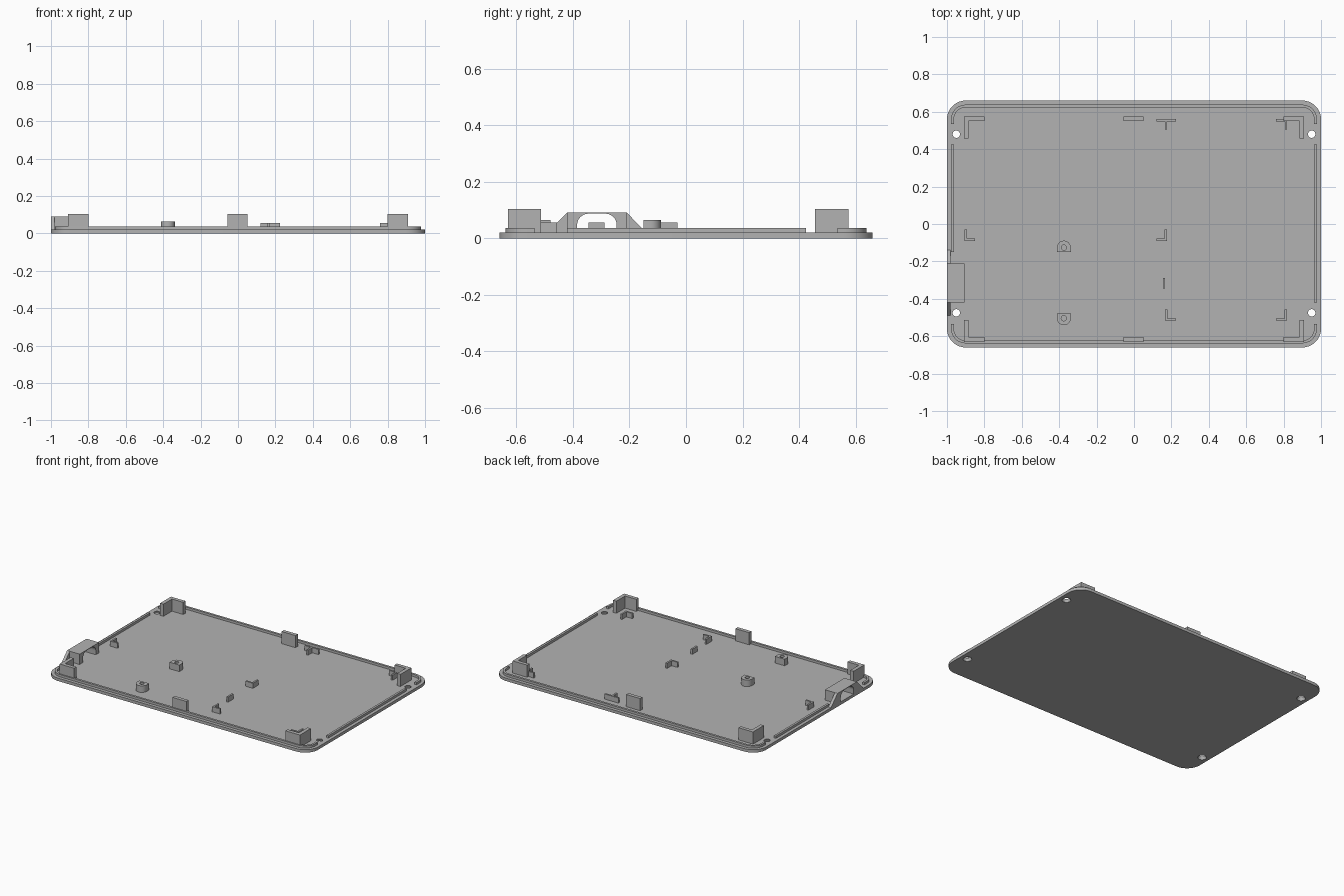
import bpy, bmesh, math
from mathutils import Vector

if "Cube" in bpy.data.objects:
    bpy.data.objects.remove(bpy.data.objects["Cube"], do_unlink=True)

grey = bpy.data.materials.new("plain grey")
grey.use_nodes = True
colour = (0.45, 0.45, 0.45, 1)
grey.diffuse_color = colour
grey.node_tree.nodes["Principled BSDF"].inputs["Base Color"].default_value = colour

FLOOR = 0.02


def arc(cx, cy, r, start, end, n=10):
    return [(cx + r * math.cos(math.radians(start + (end - start) * i / n)),
             cy + r * math.sin(math.radians(start + (end - start) * i / n)))
            for i in range(n + 1)]


def finish(bm, name):
    bmesh.ops.recalc_face_normals(bm, faces=bm.faces)
    mesh = bpy.data.meshes.new(name)
    bm.to_mesh(mesh)
    bm.free()
    mesh.materials.append(grey)
    ob = bpy.data.objects.new(name, mesh)
    bpy.context.collection.objects.link(ob)
    return ob


def prism(name, outline, low, high, axis="z"):
    """Extrude an outline along z, or a (y, z) outline along x."""
    bm = bmesh.new()
    place = (lambda a, b: (a, b, low)) if axis == "z" else (lambda a, b: (low, a, b))
    face = bm.faces.new([bm.verts.new(place(a, b)) for a, b in outline])
    move = Vector((0, 0, high - low)) if axis == "z" else Vector((high - low, 0, 0))
    result = bmesh.ops.extrude_face_region(bm, geom=[face], use_keep_orig=True)
    moved = [g for g in result["geom"] if isinstance(g, bmesh.types.BMVert)]
    bmesh.ops.translate(bm, verts=moved, vec=move)
    return finish(bm, name)


def box(name, x0, x1, y0, y1, top, low=FLOOR):
    return prism(name, [(x0, y0), (x1, y0), (x1, y1), (x0, y1)], low, top)


def drill(ob, x, y, low, high, r_low, r_high):
    """Cut a round, optionally tapered hole."""
    bm = bmesh.new()
    bmesh.ops.create_cone(bm, cap_ends=True, segments=24, radius1=r_low,
                          radius2=r_high, depth=high - low)
    bmesh.ops.translate(bm, verts=bm.verts, vec=(x, y, (low + high) / 2))
    cutter = finish(bm, "hole_cutter")
    cutter.hide_render = True
    mod = ob.modifiers.new("hole", "BOOLEAN")
    mod.operation, mod.solver, mod.object = "DIFFERENCE", "EXACT", cutter
    bpy.context.view_layer.update()
    evaluated = ob.evaluated_get(bpy.context.evaluated_depsgraph_get())
    mesh = bpy.data.meshes.new_from_object(evaluated)
    ob.modifiers.clear()
    ob.data = mesh
    bpy.data.objects.remove(cutter, do_unlink=True)


def smooth(ob):
    bpy.ops.object.select_all(action="DESELECT")
    ob.select_set(True)
    bpy.context.view_layer.objects.active = ob
    bpy.ops.object.shade_smooth_by_angle(angle=math.radians(30))


# Base plate with rounded corners and four countersunk screw holes
CX, CY = 0.9, 0.56
plate = prism("base_plate",
              arc(CX, CY, 0.1, 0, 90) + arc(-CX, CY, 0.1, 90, 180)
              + arc(-CX, -CY, 0.1, 180, 270) + arc(CX, -CY, 0.1, 270, 360), 0, FLOOR)
for sx in (-1, 1):
    for y in (0.48, -0.475):
        drill(plate, sx * 0.95, y, -0.002, FLOOR + 0.002, 0.028, 0.019)
smooth(plate)

# Raised locating lip: a U at each end and a straight run on each side
LIP = 0.036
OUT, INN = 0.078, 0.063
for sy, label in ((1, "back"), (-1, "front")):
    outer = arc(CX, CY, OUT, 0, 90) + arc(-CX, CY, OUT, 90, 180)
    inner = arc(CX, CY, INN, 0, 90) + arc(-CX, CY, INN, 90, 180)
    outline = ([(CX + OUT, 0.535)] + outer + [(-CX - OUT, 0.535), (-CX - INN, 0.535)]
               + inner[::-1] + [(CX + INN, 0.535)])
    smooth(prism(label + "_lip", [(x, sy * y) for x, y in outline], FLOOR, LIP))
box("left_lip", CX + INN, CX + OUT, -0.42, 0.425, LIP)
box("right_lip", -CX - OUT, -CX - INN, -0.15, 0.425, LIP)

# Tall corner brackets and centre tabs
TALL, T = 0.103, 0.025
for y0, y1, label in ((0.55, 0.575, "back"), (-0.63, -0.605, "front")):
    box(label + "_centre_tab", -0.055, 0.05, y0, y1, TALL)
    for s, side in ((1, "left"), (-1, "right")):
        a, b, c = s * 0.91, s * 0.8, s * (0.91 - T)
        if y0 > 0:
            shape = [(a, y1), (b, y1), (b, y0), (c, y0), (c, 0.457), (a, 0.457)]
        else:
            shape = [(a, y0), (b, y0), (b, y1), (c, y1), (c, -0.512), (a, -0.512)]
        prism(f"{label}_{side}_corner_bracket", shape, FLOOR, TALL)


# Low board locators: each has an upright rib and a cross rib
LOW, W = 0.055, 0.012
locators = (
    ("back_middle", 0.165, 0.505, 0.56, 0.12, 0.225, 0.549),
    ("back_left", 0.806, 0.505, 0.56, 0.76, 0.818, 0.549),
    ("right", -0.906, -0.09, -0.03, -0.906, -0.85, -0.09),
    ("middle", 0.164, -0.09, -0.03, 0.12, 0.176, -0.09),
    ("front_middle", 0.166, -0.516, -0.457, 0.166, 0.225, -0.516),
    ("front_left", 0.805, -0.516, -0.457, 0.76, 0.817, -0.516),
)
for label, x, y0, y1, x0, x1, y in locators:
    box(label + "_locator_upright", x, x + W, y0, y1, LOW)
    box(label + "_locator_cross", x0, x1, y, y + W, LOW)
box("locator_bar", 0.154, 0.166, -0.345, -0.288, LOW)

# D-shaped screw posts with blind holes
for label, y, s in (("rear", -0.126, 1), ("front", -0.504, -1)):
    x, r = -0.375, 0.037
    outline = [(x + r, -0.025)] + arc(x, 0, r, 0, 180, 16) + [(x - r, -0.025)]
    post = prism(label + "_screw_post", [(a, y + s * b) for a, b in outline], FLOOR, 0.065)
    drill(post, x, y, FLOOR - 0.01, 0.075, 0.014, 0.014)
    smooth(post)

# Socket housing with an arched tunnel, and sloped wings on the outer edge
PORT = 0.091
tunnel = ([(-0.245, FLOOR)] + arc(-0.285, 0.047, 0.04, 0, 90)
          + arc(-0.345, 0.047, 0.04, 90, 180) + [(-0.385, FLOOR)])
housing = [(-0.42, FLOOR), (-0.42, PORT), (-0.21, PORT), (-0.21, FLOOR)] + tunnel
smooth(prism("socket_housing", housing, -1.0, -0.905, "x"))
prism("front_socket_wing", [(-0.42, FLOOR), (-0.42, PORT), (-0.49, FLOOR)], -1.0, -0.98, "x")
prism("rear_socket_wing", [(-0.21, FLOOR), (-0.21, PORT), (-0.14, FLOOR)], -1.0, -0.98, "x")
